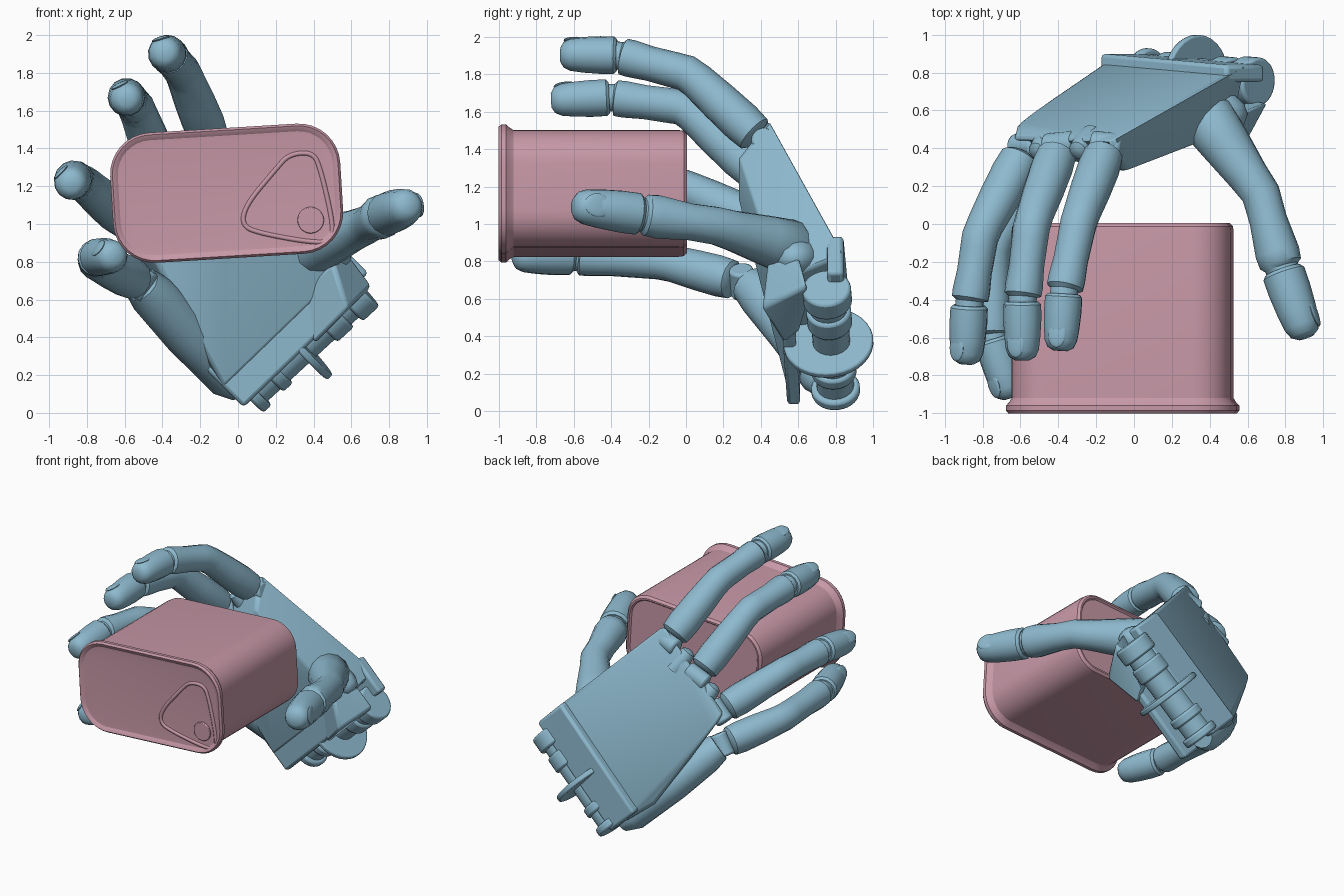
import bpy, bmesh, math
from mathutils import Vector, Matrix

old = bpy.data.objects.get("Cube")
if old:
    bpy.data.objects.remove(old, do_unlink=True)


def material(name, rgb):
    m = bpy.data.materials.new(name)
    m.use_nodes = True
    m.diffuse_color = (*rgb, 1)
    m.node_tree.nodes["Principled BSDF"].inputs["Base Color"].default_value = (*rgb, 1)
    return m


BLUE = material("steel blue", (0.27, 0.49, 0.62))
PINK = material("dusty pink", (0.57, 0.315, 0.385))


def finish(name, bm, mat, angle=40, bevel=0):
    bmesh.ops.recalc_face_normals(bm, faces=bm.faces)
    me = bpy.data.meshes.new(name)
    bm.to_mesh(me)
    bm.free()
    ob = bpy.data.objects.new(name, me)
    bpy.context.collection.objects.link(ob)
    me.materials.append(mat)
    if bevel:
        b = ob.modifiers.new("soft edges", "BEVEL")
        b.width, b.segments = bevel, 2
    bpy.ops.object.select_all(action="DESELECT")
    ob.select_set(True)
    bpy.context.view_layer.objects.active = ob
    bpy.ops.object.shade_smooth_by_angle(angle=math.radians(angle))
    return ob


def skin(bm, rings):
    """Join rings of points into a capped tube."""
    loops = [[bm.verts.new(p) for p in r] for r in rings]
    for a, b in zip(loops, loops[1:]):
        for i in range(len(a)):
            j = (i + 1) % len(a)
            bm.faces.new((a[i], a[j], b[j], b[i]))
    bm.faces.new(loops[0])
    bm.faces.new(loops[-1])


def frame(d, ref):
    d = d.normalized()
    u = d.cross(ref).normalized()
    return u, d, u.cross(d)


def limb(name, pts, ref=(0, 0, 1), sides=14):
    """Round limb through (position, radius) pairs."""
    ref, bm, rings = Vector(ref), bmesh.new(), []
    for i, (p, r) in enumerate(pts):
        d = pts[min(i + 1, len(pts) - 1)][0] - pts[max(i - 1, 0)][0]
        u, _, v = frame(d, ref)
        turns = [math.tau * k / sides for k in range(sides)]
        rings.append([p + (u * math.cos(t) + v * math.sin(t)) * r for t in turns])
    skin(bm, rings)
    return finish(name, bm, BLUE)


def fingertip(name, a, b, ra, rb, ref):
    shape = [(0, .85), (.05, 1), (.3, 1.03), (.6, 1), (.82, .93), (.94, .76), (1, .42)]
    limb(name, [(a.lerp(b, t), (ra + (rb - ra) * t) * s) for t, s in shape], ref)


def hull(name, pts, bevel=0.02):
    bm = bmesh.new()
    for p in pts:
        bm.verts.new(p)
    out = bmesh.ops.convex_hull(bm, input=bm.verts)
    loose = {g for g in out["geom_interior"] + out["geom_unused"] if isinstance(g, bmesh.types.BMVert)}
    bmesh.ops.delete(bm, geom=list(loose), context="VERTS")
    bmesh.ops.dissolve_limit(bm, angle_limit=math.radians(6), verts=bm.verts, edges=bm.edges)
    return finish(name, bm, BLUE, 35, bevel)


def ellipsoid(name, p, axes, size):
    rot = Matrix(axes).transposed().to_4x4()
    bm = bmesh.new()
    bmesh.ops.create_uvsphere(bm, u_segments=16, v_segments=10, radius=1,
                              matrix=Matrix.Translation(p) @ rot @ Matrix.Diagonal((*size, 1)))
    return finish(name, bm, BLUE)


def disc(name, p, axis, r, thick, mat=BLUE):
    bm = bmesh.new()
    rot = Vector(axis).to_track_quat("Z", "Y").to_matrix().to_4x4()
    bmesh.ops.create_cone(bm, cap_ends=True, segments=32, radius1=r, radius2=r, depth=thick,
                          matrix=Matrix.Translation(p) @ rot)
    return finish(name, bm, mat, 35, min(0.015, thick / 4))


# Can: rounded-rectangle rings swept along y, tilted a little
TILT = Matrix.Rotation(math.radians(-3.5), 3, "Y")
CAN = Vector((-0.06, 0, 1.163))


def can_ring(y, grow, n=8):
    w, h, r = 0.58 + grow, 0.315 + grow, max(0.03, 0.19 + grow)
    pts = []
    for q, (sx, sz) in enumerate([(1, 1), (-1, 1), (-1, -1), (1, -1)]):
        for k in range(n + 1):
            t = math.pi / 2 * (q + k / n)
            p = Vector((sx * (w - r) + r * math.cos(t), y, sz * (h - r) + r * math.sin(t)))
            pts.append(TILT @ p + CAN)
    return pts


bm = bmesh.new()
skin(bm, [can_ring(y, g) for y, g in [
    (-.982, -.03), (-.984, -.01), (-.995, .005), (-1, .018), (-.985, .03), (-.96, .03), (-.94, .012),
    (-.92, 0), (-.04, 0), (-.012, -.004), (.005, -.02), (.005, -.032), (-.008, -.042)]])
finish("can", bm, PINK, 30)

# Pull tab: rounded triangular bead with a round rivet, on the front lid
tab = bpy.data.curves.new("pull_tab", "CURVE")
tab.dimensions, tab.bevel_depth, tab.bevel_resolution = "3D", 0.014, 1
path = [(.2, 1.29), (.27, 1.37), (.4, 1.38), (.44, 1.28), (.5, 1.02), (.5, .91), (.4, .9),
        (.12, .95), (.02, .99), (.04, 1.1)]
sp = tab.splines.new("NURBS")
sp.points.add(len(path) - 1)
for q, (x, z) in zip(sp.points, path):
    q.co = (x, -.982, z, 1)
sp.use_cyclic_u, sp.order_u = True, 3
tab.materials.append(PINK)
bpy.context.collection.objects.link(bpy.data.objects.new("pull_tab", tab))
disc("tab_rivet", (.385, -.985, 1.02), (0, 1, 0), .07, .02, PINK)

# Fingers: knuckle, middle joint, end joint, fingertip, nail direction
R = .1
FINGERS = {
    "index": [(-.14, .42, 1.43), (-.29, .02, 1.8), (-.37, -.36, 1.9), (-.39, -.67, 1.905), (-.3, 0, 1)],
    "middle": [(-.39, .42, 1.23), (-.54, 0, 1.62), (-.59, -.4, 1.675), (-.59, -.72, 1.66), (-.5, 0, 1)],
    "ring": [(-.57, .41, 1.0), (-.81, -.05, 1.21), (-.87, -.42, 1.24), (-.885, -.74, 1.21), (-.7, 0, .7)],
    "pinky": [(-.52, .3, .69), (-.75, -.12, .8), (-.75, -.6, .825), (-.65, -.92, .83), (-.8, 0, .5)],
}
for name, (*joints, ref) in FINGERS.items():
    a, b, c, d = map(Vector, joints)
    ref = Vector(ref)
    disc(name + "_hinge", a, frame(b - a, ref)[0], .065, .17)
    # one continuous sleeve bent at the middle joint
    limb(name + "_sleeve", [(a.lerp(b, .1), .075), (a.lerp(b, .14), .105), (a.lerp(b, .3), .112),
                            (a.lerp(b, .6), .108), (a.lerp(b, .9), .099), (b.lerp(c, .05), .098),
                            (b.lerp(c, .2), .096), (b.lerp(c, .55), .093), (b.lerp(c, .82), .1),
                            (b.lerp(c, .93), .098), (b.lerp(c, .96), .075), (c.lerp(d, .06), .075)], ref)
    fingertip(name + "_tip", c.lerp(d, .03), d, R, R * .92, ref)
    axes = frame(d - c, ref)
    ellipsoid(name + "_nail", c.lerp(d, .73) + axes[2] * R * .8, axes, (.05, .07, .013))

# Thumb
t0, t1, t2, t3 = map(Vector, [(.4, .54, .88), (.67, .16, .99), (.78, -.23, 1.05), (.91, -.6, 1.1)])
out = Vector((1, 0, .2))
limb("thumb_sleeve", [(Vector((.31, .6, .83)), .13), (t0, .15), (t0.lerp(t1, .3), .135),
                      (t0.lerp(t1, .75), .11), (t1, .103), (t1.lerp(t2, .35), .1), (t1.lerp(t2, .8), .118),
                      (t1.lerp(t2, .95), .112), (t2, .09), (t2.lerp(t3, .07), .09)], out)
fingertip("thumb_tip", t2.lerp(t3, .04), t3, .115, .1, out)
axes = frame(t3 - t2, out)
ellipsoid("thumb_nail", t2.lerp(t3, .72) + axes[2] * .086, axes, (.065, .08, .015))
ellipsoid("thumb_socket", Vector((.38, .58, .82)), Matrix.Identity(3), (.22, .14, .12))

# Palm: one block with a plate on each side overhanging the wrist
into = Vector((-.1, 0, .1))
back = [Vector(p) for p in [(.69, .84, .74), (.02, .9, .1), (-.27, .76, .35), (-.62, .53, .95),
                            (-.64, .45, 1.02), (-.12, .44, 1.56)]]
front = [Vector(p) for p in [(.62, .5, .6), (.03, .54, .03), (-.2, .52, .33), (-.46, .36, .85),
                             (-.05, .28, 1.36), (-.05, .28, 1.14)]]
hull("palm", [p + into for p in back[:2] + front[:2]] + back[2:] + front[2:]
     + [Vector((.42, .62, 1.0))])
for name, pair, depth in (("back_plate", back[:2], -.09), ("front_plate", front[:2], .07)):
    edge = [p + into * k for p in pair for k in (0, 2)]
    hull(name, edge + [p + Vector((0, depth, 0)) for p in edge])
hull("thumb_guard", [(.4, .52, .36), (.58, .4, .55), (.71, .64, .67), (.5, .43, .8),
                     (.6, .6, .82), (.42, .6, .42), (.62, .66, .62), (.3, .55, .6)])
limb("outer_palm", [(Vector(p), r) for p, r in [
    ((.02, .76, .13), .08), ((-.05, .73, .19), .12), ((-.28, .56, .43), .13),
    ((-.45, .4, .62), .125), ((-.51, .33, .68), .1)]], (-.5, .8, -.3))

# Rounded tabs reaching forward between the fingers
spots = [Vector(f[0]) for f in FINGERS.values()]
along = Vector((-.35, -.35, .6)).normalized()
for i, (a, b) in enumerate(zip(spots[:2], spots[1:3])):
    e = a.lerp(b, .5)
    limb("knuckle_tab_%d" % i, [(e - along * .1, .065), (e, .065), (e + along * .07, .05),
                                (e + along * .085, .02)], (-.3, .8, .3), 12)

# Wrist hinge: axle, barrels and one large thin disc
lo, hi = Vector((.05, .8, .1)), Vector((.66, .75, .66))
axis = hi - lo
limb("wrist_axle", [(lo, .1), (hi, .1)], (0, 1, 0), 20)
for i, (t, r, w) in enumerate([(.03, .13, .06), (.22, .12, .07), (.72, .12, .12), (.93, .13, .12)]):
    disc("wrist_barrel_%d" % i, lo.lerp(hi, t), axis, r, w)
disc("wrist_disc", (.325, .76, .365), axis, .24, .04)
